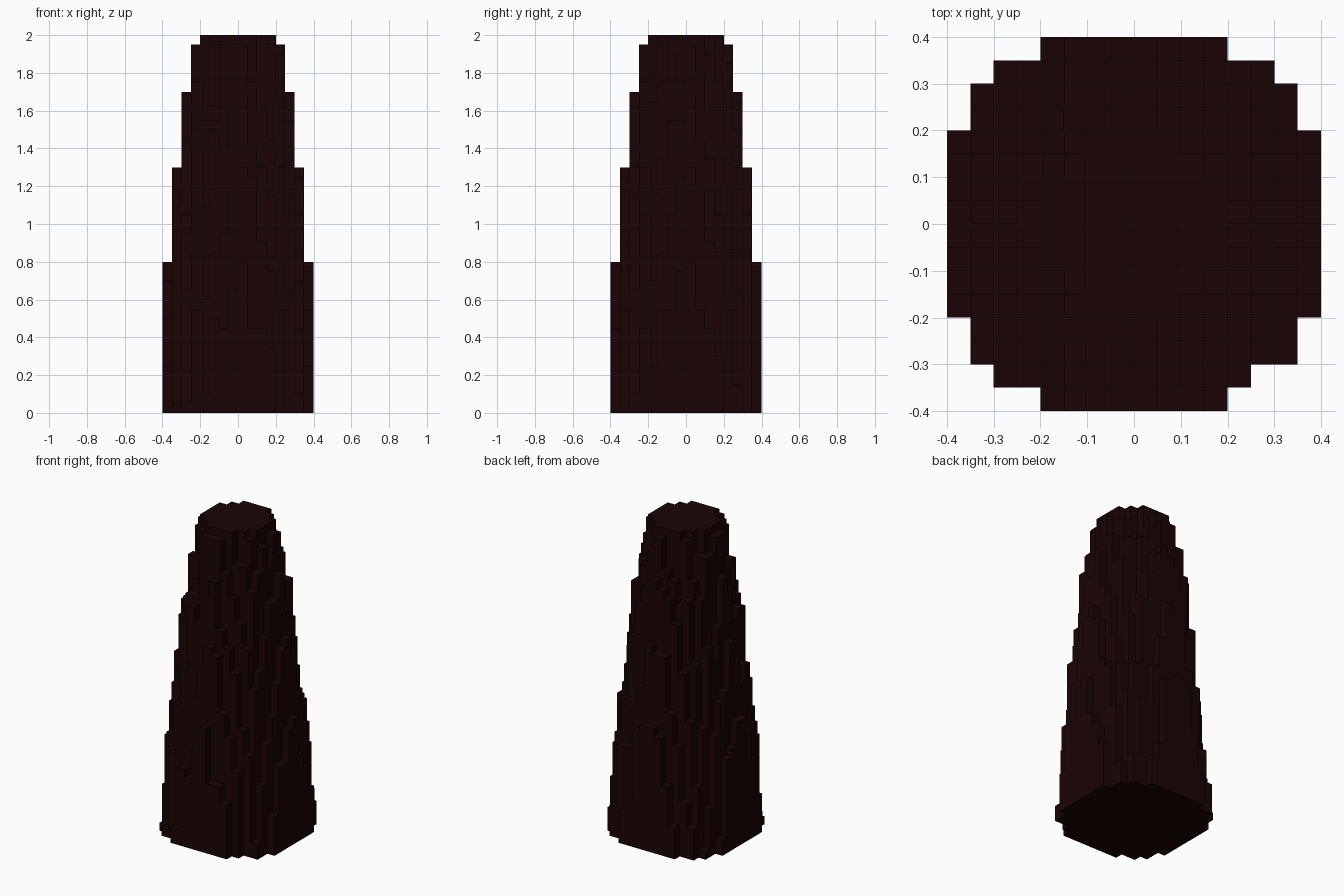
import bpy, bmesh, math, random

if "Cube" in bpy.data.objects:
    bpy.data.objects.remove(bpy.data.objects["Cube"], do_unlink=True)

random.seed(5)
V = 0.05          # block size
N = 8             # blocks from the axis to the widest side

bark = bpy.data.materials.new("dark_bark")
bark.use_nodes = True
colour = (0.0100, 0.0012, 0.0010, 1.0)
bark.diffuse_color = colour
bsdf = bark.node_tree.nodes["Principled BSDF"]
bsdf.inputs["Base Color"].default_value = colour
bsdf.inputs["Roughness"].default_value = 0.9


def column_height(i, j):
    """Height in blocks of the column at grid cell i, j (tapering, ragged)."""
    r = math.hypot(i + 0.5, j + 0.5) * V
    if r > 0.43 or (i, j) == (5, -7):
        return 0
    if r < 0.2:
        return 40
    # Domed taper; one unbroken rib runs up the middle of each side
    t = (0.376 - r) / V
    rough = 0 if i == 0 or j == 0 else random.uniform(-0.28, 0.02)
    h = 0.8 + 0.55 * t - 0.05 * t * t + rough
    return max(1, min(39, round(h / V)))


heights = {(i, j): column_height(i, j)
           for i in range(-N, N) for j in range(-N, N)}

# Trunk: only the exposed faces of each column
bm = bmesh.new()


def quad(*points):
    bm.faces.new([bm.verts.new([c * V for c in p]) for p in points])


for (i, j), h in heights.items():
    if not h:
        continue
    corners = [(i, j), (i + 1, j), (i + 1, j + 1), (i, j + 1)]
    quad(*[(x, y, h) for x, y in corners])
    quad(*[(x, y, 0) for x, y in reversed(corners)])
    # Side walls rise from the neighbour's top to this column's top
    for k, (di, dj) in enumerate([(0, -1), (1, 0), (0, 1), (-1, 0)]):
        low = heights.get((i + di, j + dj), 0)
        if low < h:
            a, b = corners[k], corners[(k + 1) % 4]
            quad((*a, low), (*b, low), (*b, h), (*a, h))

bmesh.ops.remove_doubles(bm, verts=bm.verts, dist=0.001)
mesh = bpy.data.meshes.new("trunk")
bm.to_mesh(mesh)
bm.free()
mesh.materials.append(bark)
trunk = bpy.data.objects.new("trunk", mesh)
bpy.context.collection.objects.link(trunk)
